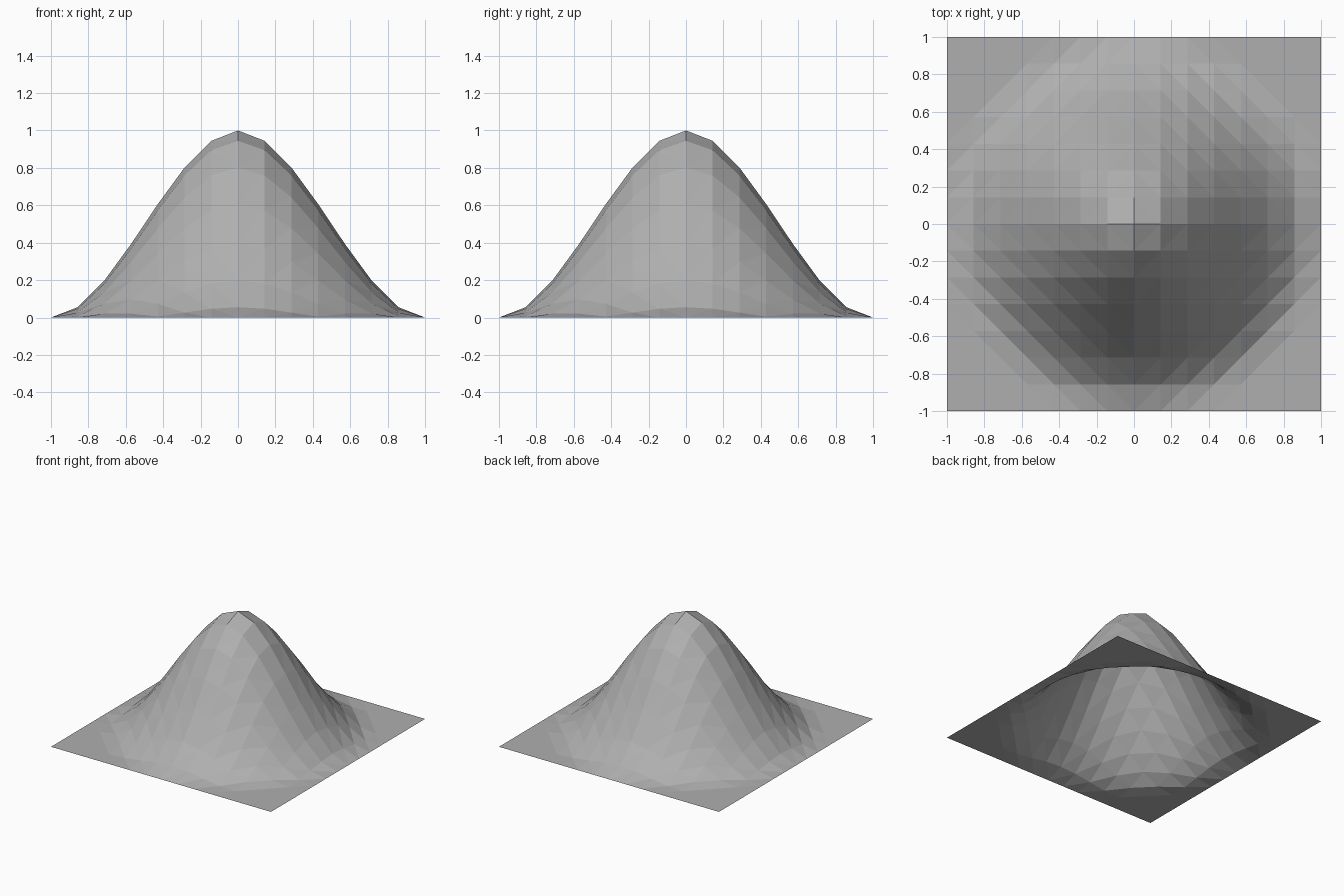
import bpy
import bmesh
import math

if "Cube" in bpy.data.objects:
    bpy.data.objects.remove(bpy.data.objects["Cube"])

# Flat square sheet, 14 x 14 faces
bpy.ops.mesh.primitive_grid_add(x_subdivisions=14, y_subdivisions=14, size=2)
hill = bpy.context.object
hill.name = "hill_terrain"

# Raise the centre with a smooth falloff of radius 1
for v in hill.data.vertices:
    f = max(0.0, 1.0 - math.hypot(v.co.x, v.co.y))
    v.co.z = 3 * f**2 - 2 * f**3

# Split the quads along the short diagonal, following the contours
bm = bmesh.new()
bm.from_mesh(hill.data)
bmesh.ops.triangulate(bm, faces=bm.faces[:], quad_method='SHORT_EDGE')
bm.to_mesh(hill.data)
bm.free()

# Faceted mid-grey surface
bpy.ops.object.shade_flat()
grey = bpy.data.materials.new("mid_grey")
grey.diffuse_color = (0.43, 0.43, 0.43, 1)
grey.use_nodes = True
grey.node_tree.nodes["Principled BSDF"].inputs["Base Color"].default_value = grey.diffuse_color
hill.data.materials.append(grey)
